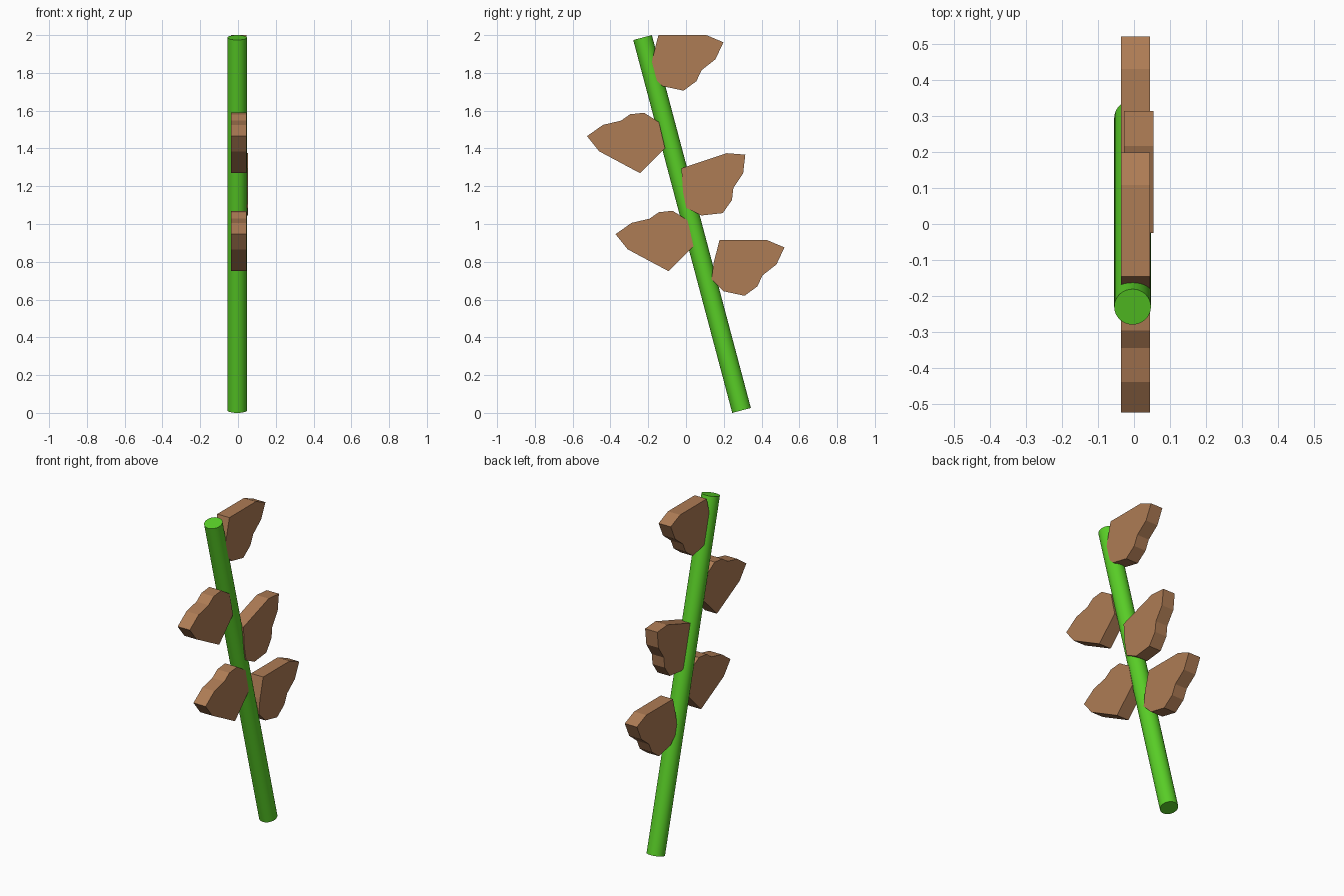
import bpy, bmesh
from math import radians
from mathutils import Matrix, Vector

if "Cube" in bpy.data.objects:
    bpy.data.objects.remove(bpy.data.objects["Cube"])


def material(name, color):
    m = bpy.data.materials.new(name)
    m.diffuse_color = color
    m.use_nodes = True
    m.node_tree.nodes["Principled BSDF"].inputs["Base Color"].default_value = m.diffuse_color
    return m


green = material("green", (0.10, 0.62, 0.02, 1))
brown = material("brown", (0.42, 0.20, 0.09, 1))

# Leaf outlines (y, z), measured from the point where the leaf meets the stem
RIGHT = [(0, 0), (.063, -.063), (.175, -.087), (.243, -.037), (.270, .021),
         (.344, .079), (.386, .169), (.296, .207), (.042, .207), (.011, .085)]
LEFT = [(0, 0), (-.032, .138), (-.111, .188), (-.185, .180), (-.233, .146),
        (-.328, .124), (-.413, .064), (-.349, -.016), (-.132, -.132)]


def leaf(name, outline, y, z, x=0.004, turn=0, thick=0.081):
    """Extrude an outline along x, turned in the y-z plane."""
    bm = bmesh.new()
    face = bm.faces.new([bm.verts.new((-thick / 2, py, pz)) for py, pz in outline])
    ext = bmesh.ops.extrude_face_region(bm, geom=[face])
    moved = [v for v in ext["geom"] if isinstance(v, bmesh.types.BMVert)]
    bmesh.ops.translate(bm, verts=moved, vec=(thick, 0, 0))
    bm.transform(Matrix.Translation((x, y, z)) @ Matrix.Rotation(radians(turn), 4, 'X'))
    bmesh.ops.recalc_face_normals(bm, faces=bm.faces)
    mesh = bpy.data.meshes.new(name)
    bm.to_mesh(mesh)
    bm.free()
    mesh.materials.append(brown)
    bpy.context.collection.objects.link(bpy.data.objects.new(name, mesh))


# Leaning stem
bottom, top = Vector((-.004, .294, .013)), Vector((-.004, -.230, 1.987))
axis = top - bottom
bpy.ops.mesh.primitive_cylinder_add(
    vertices=32, radius=0.051, depth=axis.length, location=(bottom + top) / 2,
    rotation=axis.to_track_quat('Z', 'Y').to_euler())
stem = bpy.context.object
stem.name = "stem"
stem.data.materials.append(green)
bpy.ops.object.shade_smooth_by_angle(angle=radians(30))

# Leaves on both sides of the stem
leaf("right_leaf_low", RIGHT, .135, .707)
leaf("right_leaf_middle", RIGHT, .001, 1.085, x=.013, turn=18.4)
leaf("right_leaf_top", RIGHT, -.188, 1.793)
leaf("left_leaf_low", LEFT, .040, .882)
leaf("left_leaf_high", LEFT, -.111, 1.401)
